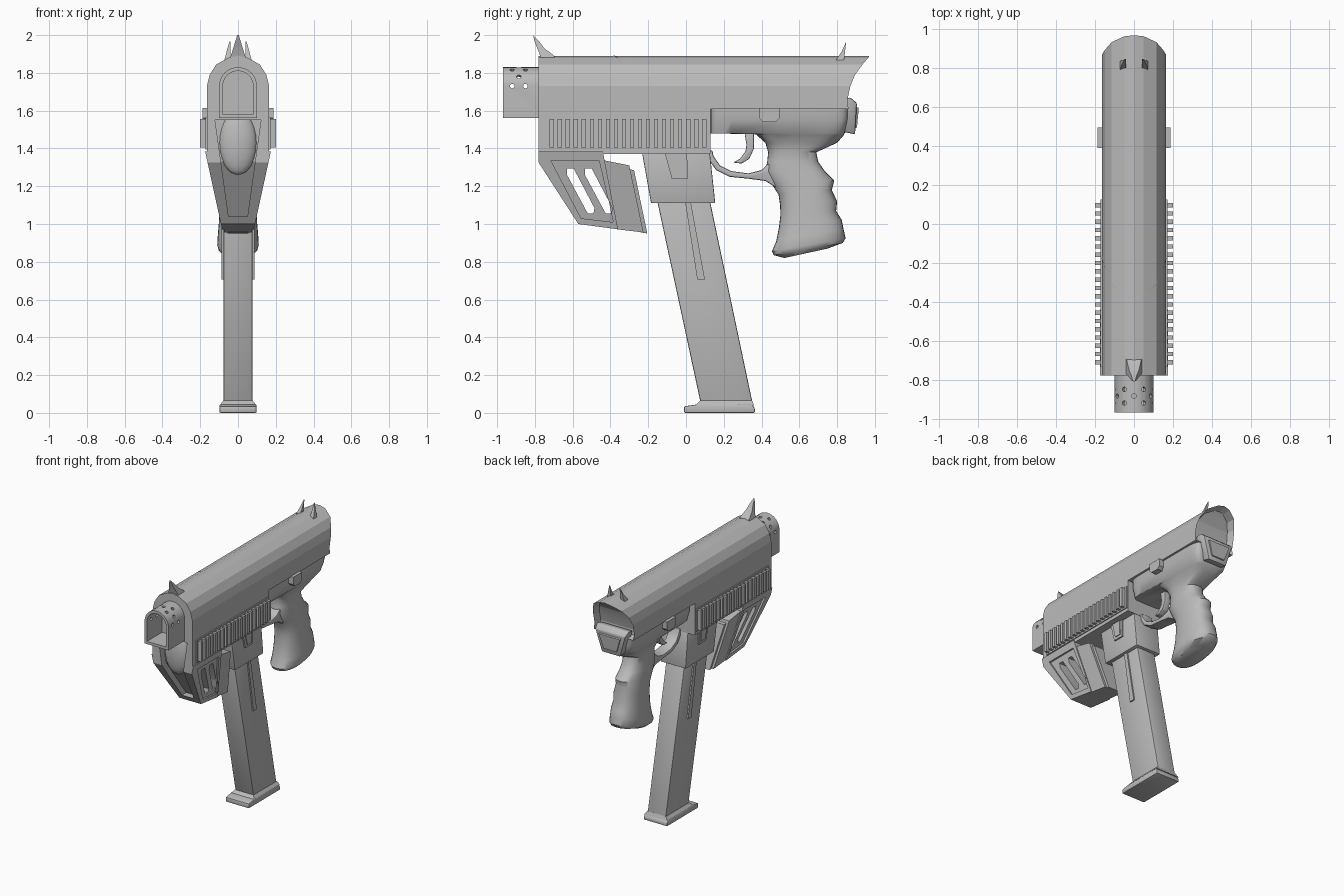
import bpy, bmesh, math
from mathutils import Matrix, Vector

if "Cube" in bpy.data.objects:
    bpy.data.objects.remove(bpy.data.objects["Cube"])

grey = bpy.data.materials.new("plain grey")
grey.diffuse_color = (0.5, 0.5, 0.5, 1)
grey.use_nodes = True
grey.node_tree.nodes["Principled BSDF"].inputs["Base Color"].default_value = grey.diffuse_color


def finish(name, bm, bevel=0.0, angle=30):
    bmesh.ops.recalc_face_normals(bm, faces=bm.faces)
    mesh = bpy.data.meshes.new(name)
    bm.to_mesh(mesh)
    bm.free()
    mesh.materials.append(grey)
    ob = bpy.data.objects.new(name, mesh)
    bpy.context.collection.objects.link(ob)
    activate(ob)
    if bevel:
        mod = ob.modifiers.new("bevel", 'BEVEL')
        mod.width, mod.segments, mod.limit_method = bevel, 2, 'ANGLE'
        bpy.ops.object.modifier_apply(modifier=mod.name)
    bpy.ops.object.shade_smooth_by_angle(angle=math.radians(angle))
    return ob


def activate(ob):
    bpy.ops.object.select_all(action='DESELECT')
    ob.select_set(True)
    bpy.context.view_layer.objects.active = ob


def add_prism(bm, left, right):
    a, b = [bm.verts.new(p) for p in left], [bm.verts.new(p) for p in right]
    bm.faces.new(a)
    bm.faces.new(b[::-1])
    for i in range(len(a)):
        j = (i + 1) % len(a)
        bm.faces.new((a[i], b[i], b[j], a[j]))


def prism(name, profile, outer, inner=None, bevel=0.0):
    """Side profile (y, z) widened across x; with inner it becomes a mirrored pair."""
    fo = outer if callable(outer) else lambda z: outer
    fi = inner if callable(inner) else lambda z: inner
    bm = bmesh.new()
    if inner is None:
        add_prism(bm, [(-fo(z), y, z) for y, z in profile], [(fo(z), y, z) for y, z in profile])
    else:
        for s in (-1, 1):
            add_prism(bm, [(s * fi(z), y, z) for y, z in profile], [(s * fo(z), y, z) for y, z in profile])
    return finish(name, bm, bevel)


def rect(y0, y1, z0, z1):
    return [(y0, z0), (y1, z0), (y1, z1), (y0, z1)]


def cut(ob, cutter):
    activate(ob)
    mod = ob.modifiers.new("cut", 'BOOLEAN')
    mod.operation, mod.solver, mod.object = 'DIFFERENCE', 'EXACT', cutter
    bpy.ops.object.modifier_apply(modifier=mod.name)
    bpy.ops.object.shade_smooth_by_angle(angle=math.radians(30))


# Upper shell: faceted arch with a swept, hollowed rear hood
arch = [(0.165, 1.61, 0.86), (0.165, 1.66, 0.855), (0.165, 1.73, 0.87), (0.15, 1.79, 0.895),
        (0.115, 1.845, 0.935), (0.05, 1.88, 0.965)]
bm = bmesh.new()
rows = [[bm.verts.new((s * x, y, z)) for s, y in ((-1, -0.78), (1, -0.78), (1, yb), (-1, yb))]
        for x, z, yb in arch]
back = []
for r, q in zip(rows, rows[1:]):
    for i in range(4):
        f = bm.faces.new((r[i], r[(i + 1) % 4], q[(i + 1) % 4], q[i]))
        if i == 2:
            back.append(f)
ridge = [bm.verts.new((0, y, 1.89)) for y in (-0.78, 0.97)]
t = rows[-1]
bm.faces.new((t[0], t[1], ridge[0]))
back.append(bm.faces.new((t[2], t[3], ridge[1])))
bm.faces.new((t[0], ridge[0], ridge[1], t[3]))
bm.faces.new((t[1], t[2], ridge[1], ridge[0]))
bm.faces.new(rows[0])
bmesh.ops.recalc_face_normals(bm, faces=bm.faces)
bmesh.ops.inset_region(bm, faces=back, thickness=0.018, depth=0)
bmesh.ops.translate(bm, verts=list({v for f in back for v in f.verts}), vec=(0, -0.05, 0))
finish("upper_shell", bm, angle=12)

# Thin panel seam wrapped over the shell
seam = [(0.166, 1.735, -0.18), (0.151, 1.792, -0.22), (0.116, 1.847, -0.31), (0.05, 1.882, -0.37), (0, 1.892, -0.385)]
seam += [(-x, z, y) for x, z, y in seam[-2::-1]]
bm = bmesh.new()
pairs = [[bm.verts.new((x, y + d, z)) for d in (0, 0.006)] for x, z, y in seam]
for a, b in zip(pairs, pairs[1:]):
    bm.faces.new((a[0], b[0], b[1], a[1]))
finish("panel_seam", bm)


# Front body block and foregrip
def taper(z):
    return 0.09 + 0.083 * (z - 1.0) / 0.38


body = prism("front_body", rect(-0.78, 0.13, 1.37, 1.612), 0.165)
foregrip = prism("foregrip", [(-0.78, 1.385), (-0.78, 1.325), (-0.57, 1.0), (-0.36, 0.972), (-0.43, 1.33), (-0.44, 1.385)], taper)
prism("foregrip_rear", [(-0.45, 1.34), (-0.30, 1.31), (-0.225, 0.955), (-0.38, 0.974)], lambda z: taper(z) - 0.008)
prism("foregrip_end_plate", [(-0.30, 1.29), (-0.275, 1.285), (-0.205, 0.95), (-0.24, 0.956)], lambda z: taper(z) - 0.025)

recess = prism("recess_cutter", [(-0.95, 1.55), (-0.73, 1.55), (-0.73, 1.33), (-0.545, 1.04), (-0.95, 1.04)],
               lambda z: 0.05 + 0.07 * (z - 1.04) / 0.5)
panel = prism("panel_cutter", [(-0.715, 1.335), (-0.46, 1.335), (-0.385, 1.01), (-0.555, 1.03)], 0.4,
              lambda z: taper(z) - 0.013)
cutters = [recess, panel]
for y in (-0.63, -0.535):
    cutters.append(prism("slot_cutter", [(y, 1.295), (y + 0.035, 1.295), (y + 0.145, 1.085), (y + 0.14, 1.055),
                                         (y + 0.11, 1.055), (y, 1.26)], 0.4))
cut(body, recess)
for c in cutters:
    cut(foregrip, c)
    bpy.data.objects.remove(c)

# Rounded bulge inside the front recess
bm = bmesh.new()
bmesh.ops.create_uvsphere(bm, u_segments=24, v_segments=12, radius=1)
bmesh.ops.transform(bm, verts=bm.verts, matrix=Matrix.Translation((0, -0.72, 1.43)) @ Matrix.Diagonal((0.1, 0.05, 0.17, 1)))
finish("front_bulge", bm, angle=60)

# Side rails with ribs
prism("rail_plate", rect(-0.735, 0.125, 1.395, 1.565), 0.172, 0.15)
bm = bmesh.new()
for i in range(20):
    y = -0.722 + i * 0.0425
    for s in (-1, 1):
        add_prism(bm, [(s * 0.16, a, b) for a, b in rect(y, y + 0.022, 1.405, 1.555)],
                  [(s * 0.2, a, b) for a, b in rect(y, y + 0.022, 1.405, 1.555)])
finish("rail_ribs", bm)

# Muzzle: arched hollow sleeve with radial vents
def arch_outline(r, floor):
    pts = [(r * math.cos(math.pi * i / 16), 1.73 + r * math.sin(math.pi * i / 16)) for i in range(17)]
    return pts + [(-r, floor), (r, floor)]


def sleeve(name, r, floor, y0, y1):
    bm = bmesh.new()
    o = arch_outline(r, floor)
    add_prism(bm, [(x, y0, z) for x, z in o], [(x, y1, z) for x, z in o])
    return finish(name, bm)


muzzle = sleeve("muzzle", 0.1, 1.56, -0.97, -0.74)
bore = sleeve("bore_cutter", 0.08, 1.58, -1.1, -0.79)
bm = bmesh.new()
for y, angles in ((-0.92, (0, 60, 120, 180)), (-0.885, (30, 90, 150)), (-0.85, (0, 60, 120, 180))):
    for a in angles:
        d = Vector((math.cos(math.radians(a)), 0, math.sin(math.radians(a))))
        m = Matrix.Translation(Vector((0, y, 1.73)) + d * 0.09) @ d.to_track_quat('Z', 'Y').to_matrix().to_4x4()
        bmesh.ops.create_cone(bm, cap_ends=True, segments=12, radius1=0.012, radius2=0.012, depth=0.06, matrix=m)
vents = finish("vent_cutter", bm)
for c in (bore, vents):
    cut(muzzle, c)
    bpy.data.objects.remove(c)

# Magazine well, latch frame, magazine and its base
prism("magazine_well", [(-0.235, 1.39), (0.125, 1.39), (0.155, 1.11), (-0.185, 1.11)], 0.105, bevel=0.006)
prism("latch_frame", [(-0.115, 1.385), (0.005, 1.385), (0.01, 1.24), (-0.075, 1.24)], 0.115, 0.09)
prism("latch", [(-0.09, 1.385), (-0.015, 1.385), (-0.008, 1.26), (-0.06, 1.26)], 0.121, 0.1)
prism("magazine", [(-0.165, 1.18), (0.115, 1.18), (0.355, 0.04), (0.08, 0.04)], 0.077, bevel=0.008)
prism("magazine_strip", [(-0.005, 1.12), (0.025, 1.12), (0.1, 0.705), (0.06, 0.705)], 0.087, 0.06)
prism("magazine_base", [(-0.01, 0.0), (0.365, 0.0), (0.365, 0.022), (0.35, 0.045), (0.06, 0.045), (-0.01, 0.035)], 0.098, bevel=0.006)
prism("magazine_collar", [(0.05, 0.04), (0.36, 0.04), (0.35, 0.065), (0.075, 0.065)], lambda z: 0.098 - (z - 0.04) * 0.8)

# Receiver and grip: (front y, front z, back y, back z, half width, squareness)
sections = [
    (0.13, 1.612, 0.86, 1.612, 0.150, 9), (0.13, 1.55, 0.855, 1.55, 0.148, 9), (0.13, 1.48, 0.84, 1.48, 0.125, 9),
    (0.37, 1.475, 0.835, 1.47, 0.120, 5), (0.42, 1.43, 0.80, 1.43, 0.095, 4), (0.435, 1.38, 0.69, 1.38, 0.082, 2.6),
    (0.43, 1.33, 0.70, 1.33, 0.082, 2.5), (0.42, 1.28, 0.735, 1.28, 0.085, 2.4), (0.455, 1.21, 0.785, 1.23, 0.09, 2.4),
    (0.49, 1.155, 0.772, 1.18, 0.093, 2.4), (0.498, 1.10, 0.80, 1.12, 0.096, 2.4), (0.50, 1.05, 0.795, 1.07, 0.098, 2.4),
    (0.492, 0.98, 0.825, 1.02, 0.102, 2.4), (0.478, 0.91, 0.835, 0.97, 0.107, 2.4), (0.455, 0.855, 0.845, 0.925, 0.11, 2.4),
    (0.465, 0.835, 0.83, 0.90, 0.103, 2.4), (0.52, 0.82, 0.75, 0.87, 0.08, 2.2)]
bm = bmesh.new()
N = 32
rings = []
for yf, zf, yb, zb, w, n in sections:
    ring = []
    for i in range(N):
        c, s = math.cos(2 * math.pi * i / N), math.sin(2 * math.pi * i / N)
        u = math.copysign(abs(c) ** (2 / n), c)
        ring.append(bm.verts.new((w * math.copysign(abs(s) ** (2 / n), s), (yf + yb) / 2 + u * (yb - yf) / 2,
                                  (zf + zb) / 2 + u * (zb - zf) / 2)))
    rings.append(ring)
for a, b in zip(rings, rings[1:]):
    for i in range(N):
        bm.faces.new((a[i], a[(i + 1) % N], b[(i + 1) % N], b[i]))
bm.faces.new(rings[0])
bm.faces.new(rings[-1])
finish("receiver_and_grip", bm, angle=40)

# Trigger guard, trigger and side tabs
prism("trigger_guard", [(0.115, 1.39), (0.12, 1.34), (0.16, 1.285), (0.23, 1.25), (0.33, 1.24), (0.42, 1.228), (0.48, 1.19),
                        (0.48, 1.29), (0.435, 1.32), (0.40, 1.285), (0.33, 1.268), (0.24, 1.28), (0.18, 1.31),
                        (0.145, 1.36), (0.14, 1.39)], 0.045, bevel=0.008)
prism("trigger", [(0.31, 1.48), (0.36, 1.48), (0.36, 1.40), (0.335, 1.345), (0.295, 1.32), (0.25, 1.325),
                  (0.285, 1.345), (0.315, 1.385), (0.32, 1.42)], 0.025, bevel=0.006)
prism("side_tab", [(0.39, 1.615), (0.39, 1.56), (0.41, 1.54), (0.475, 1.54), (0.495, 1.56), (0.495, 1.615)], 0.188, 0.13)

# Rear plate stack under the hood
prism("rear_plate", [(0.82, 1.66), (0.87, 1.67), (0.905, 1.64), (0.895, 1.475), (0.82, 1.49)],
      lambda z: 0.075 + 0.06 * (z - 1.47) / 0.2, bevel=0.008)
prism("rear_inset", [(0.88, 1.625), (0.915, 1.615), (0.905, 1.51), (0.88, 1.505)], lambda z: 0.05 + 0.04 * (z - 1.5) / 0.12)

# Spiked sights
prism("front_sight", [(-0.77, 1.87), (-0.69, 1.87), (-0.70, 1.893), (-0.75, 1.93), (-0.78, 1.97), (-0.81, 2.0),
                      (-0.80, 1.96), (-0.775, 1.9)], lambda z: 0.004 + 0.04 * (2.0 - z) / 0.13)
prism("rear_sight", [(0.785, 1.855), (0.835, 1.855), (0.848, 1.965), (0.825, 1.915)],
      lambda z: 0.046 + 0.03 * (1.965 - z) / 0.11, lambda z: 0.04)
